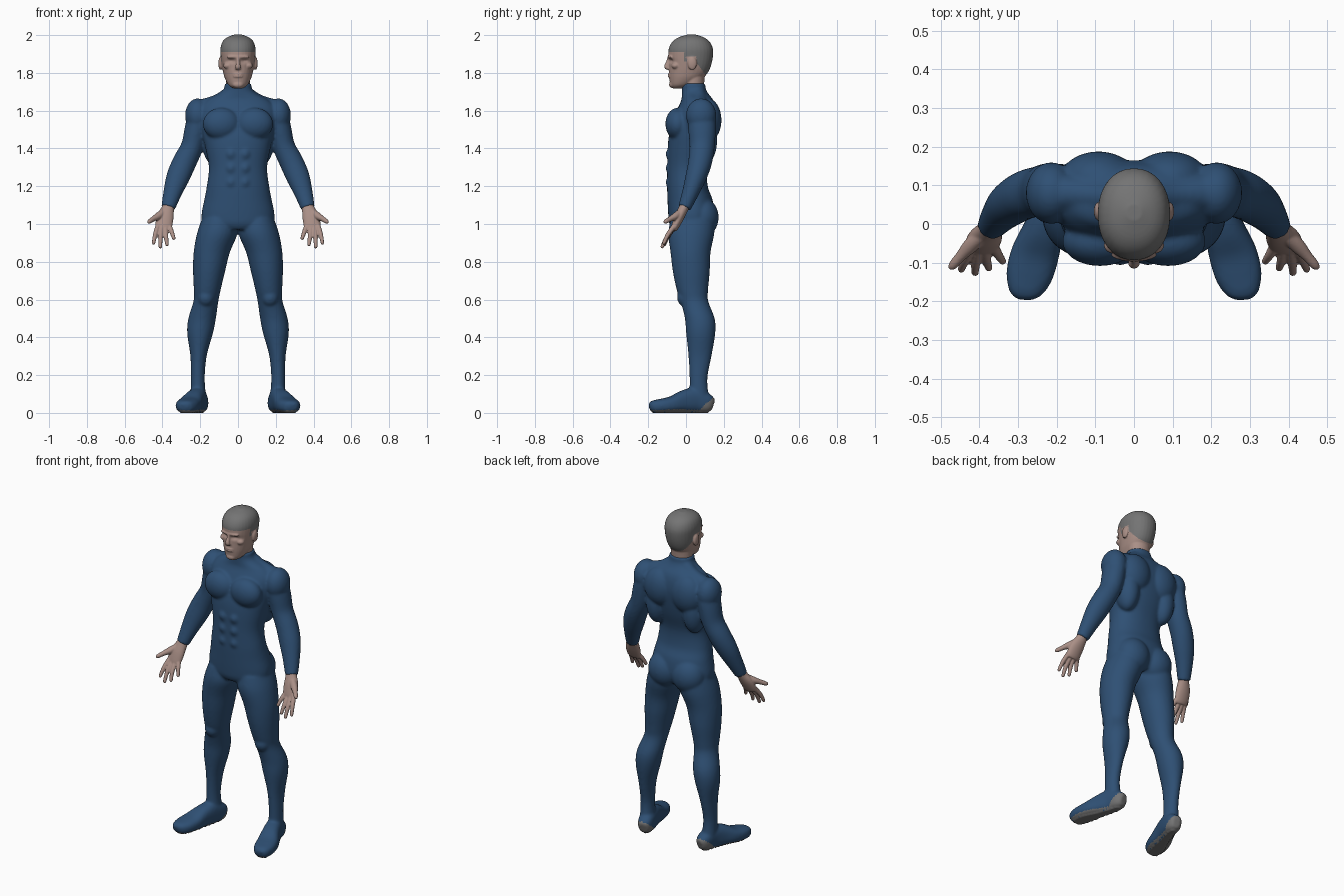
import bpy, bmesh, math
from mathutils import Vector, Matrix


def material(name, rgb):
    m = bpy.data.materials.new(name)
    m.diffuse_color = (*rgb, 1)
    return m


BLUE = material("suit blue", (0.028, 0.08, 0.175))
SKIN = material("skin", (0.40, 0.275, 0.24))
GREY = material("grey", (0.175, 0.175, 0.175))


def catmull(pts, steps=4):
    out = []
    for i in range(len(pts) - 1):
        a, b, c, d = pts[max(i - 1, 0)], pts[i], pts[i + 1], pts[min(i + 2, len(pts) - 1)]
        for k in range(steps):
            t = k / steps
            out.append([0.5 * (2 * q + (r - p) * t + (2 * p - 5 * q + 4 * r - e) * t * t
                               + (3 * q - p - 3 * r + e) * t ** 3) for p, q, r, e in zip(a, b, c, d)])
    return out + [list(pts[-1])]


def tube(bm, rings, s=1, axis=None, p=2.0, n=32):
    """Loft through rings (x, y, z, side radius, depth radius); s = -1 mirrors it."""
    pts = catmull(rings)
    loops = []
    for i, q in enumerate(pts):
        t = axis or (Vector(pts[min(i + 1, len(pts) - 1)][:3]) - Vector(pts[max(i - 1, 0)][:3])).normalized()
        u = (Vector((1, 0, 0)) - t * t.x).normalized()
        v = t.cross(u)
        loop = []
        for k in range(n):
            c, w = math.cos(math.tau * k / n), math.sin(math.tau * k / n)
            co = (Vector(q[:3]) + u * q[3] * math.copysign(abs(c) ** (2 / p), c)
                  + v * q[4] * math.copysign(abs(w) ** (2 / p), w))
            co.x *= s
            loop.append(bm.verts.new(co))
        loops.append(loop)
    for a, b in zip(loops, loops[1:]):
        for k in range(n):
            bm.faces.new((a[k], a[(k + 1) % n], b[(k + 1) % n], b[k]))
    bm.faces.new(loops[0])
    bm.faces.new(loops[-1])


def blob(bm, c, r, s=1):
    m = Matrix.Translation((c[0] * s, c[1], c[2])) @ Matrix.Diagonal((*r, 1))
    bmesh.ops.create_uvsphere(bm, u_segments=32, v_segments=20, radius=1, matrix=m)


def stack(rows):
    """Rows (z, front y, back y, half width) to rings."""
    return [(0, (f + b) / 2, z, w, (b - f) / 2) for z, f, b, w in rows]


def fuse(bm, name, mats, voxel, smooth):
    """Merge overlapping volumes to one smooth skin."""
    bmesh.ops.recalc_face_normals(bm, faces=bm.faces)
    src = bpy.data.meshes.new(name)
    bm.to_mesh(src)
    bm.free()
    ob = bpy.data.objects.new(name, src)
    bpy.context.collection.objects.link(ob)
    rm = ob.modifiers.new("fuse", 'REMESH')
    rm.mode = 'VOXEL'
    rm.voxel_size = voxel
    sm = ob.modifiers.new("soften", 'SMOOTH')
    sm.factor, sm.iterations = 0.5, smooth
    bpy.context.view_layer.update()
    me = bpy.data.meshes.new_from_object(ob.evaluated_get(bpy.context.evaluated_depsgraph_get()))
    ob.modifiers.clear()
    ob.data = me
    me.materials.clear()
    for m in mats:
        me.materials.append(m)
    me.shade_smooth()
    return ob


UP = Vector((0, 0, 1))

# Suit: torso
bm = bmesh.new()
tube(bm, stack([(0.97, -.07, .12, .13), (1.0, -.088, .14, .182), (1.05, -.094, .15, .193),
                (1.13, -.098, .14, .178), (1.2, -.1, .115, .165), (1.3, -.099, .112, .154),
                (1.4, -.097, .14, .172), (1.47, -.09, .155, .187), (1.55, -.07, .165, .2),
                (1.61, -.045, .16, .2), (1.655, -.025, .145, .165), (1.69, -.022, .118, .1),
                (1.715, -.022, .105, .075), (1.745, -.024, .102, .07)]), axis=UP, p=2.2, n=48)
for s in (1, -1):
    # Muscle masses: chest, upper back, lats, shoulders, seat, knees
    blob(bm, (.088, -.045, 1.53), (.098, .064, .085), s)
    blob(bm, (.092, .115, 1.55), (.1, .073, .115), s)
    blob(bm, (.125, .09, 1.44), (.065, .075, .13), s)
    blob(bm, (.214, .08, 1.575), (.066, .08, .09), s)
    blob(bm, (.08, .085, 1.035), (.1, .088, .105), s)
    blob(bm, (.17, 0, .61), (.045, .047, .05), s)
    for z in (1.22, 1.295, 1.37):
        blob(bm, (.036, -.07, z), (.036, .037, .04), s)
    tube(bm, [(.03, .06, 1.7, .04, .04), (.1, .075, 1.645, .045, .04), (.19, .08, 1.61, .05, .05)], s)
    # Arm
    tube(bm, [(.2, .08, 1.6, .06, .075), (.222, .085, 1.5, .061, .073), (.243, .085, 1.41, .059, .066),
              (.282, .075, 1.33, .063, .063), (.317, .053, 1.25, .062, .056),
              (.345, .025, 1.17, .05, .045), (.37, -.008, 1.085, .037, .034)], s)
    # Leg
    tube(bm, [(.1, .035, 1.03, .09, .115), (.11, .028, .95, .107, .122), (.139, .024, .85, .096, .106),
              (.153, .028, .75, .085, .098), (.163, .034, .65, .071, .083), (.17, .045, .59, .066, .073),
              (.19, .073, .5, .073, .079), (.201, .078, .42, .068, .077), (.209, .074, .3, .043, .061),
              (.213, .066, .18, .037, .047), (.21, .07, .08, .042, .052)], s, axis=UP)
    # Foot
    tube(bm, [(.192, .143, .042, .024, .032), (.198, .115, .05, .042, .05), (.212, .05, .066, .047, .066),
              (.232, -.01, .06, .052, .06), (.255, -.075, .044, .062, .044), (.272, -.135, .037, .06, .037),
              (.284, -.178, .033, .042, .031), (.287, -.194, .03, .02, .016)], s, p=2.6)
suit = fuse(bm, "body_suit", [BLUE, GREY], .0075, 7)
for v in suit.data.vertices:
    if v.co.z < .006:
        v.co.z = 0
# Grey soles and heels
for f in suit.data.polygons:
    c = f.center
    if c.z < .1 and ((f.normal.z < -.6 and c.z < .02) or (c.y > .05 and c.z < (c.y - .05) * .85)):
        f.material_index = 1

# Head with neck, ears and facial features
bm = bmesh.new()
tube(bm, stack([(1.718, -.07, -.02, .025), (1.735, -.083, .03, .05), (1.77, -.088, .085, .069),
                (1.80, -.09, .115, .078), (1.84, -.09, .133, .086), (1.89, -.094, .143, .092),
                (1.93, -.091, .142, .093), (1.965, -.072, .125, .082), (1.988, -.04, .095, .058),
                (2.003, .01, .05, .02)]), axis=UP, p=2.15)
tube(bm, [(0, .04, 1.67, .062, .055), (0, .04, 1.74, .063, .056), (0, .045, 1.82, .065, .058)], axis=UP)
blob(bm, (0, -.08, 1.884), (.06, .018, .012))
tube(bm, [(0, -.088, 1.885, .009, .008), (0, -.098, 1.855, .01, .01), (0, -.103, 1.832, .015, .013),
          (0, -.093, 1.822, .014, .008)])
for z in (1.781, 1.792):
    blob(bm, (0, -.085, z), (.026, .011, .006))
blob(bm, (0, -.072, 1.738), (.03, .018, .018))
for s in (1, -1):
    blob(bm, (.093, .033, 1.85), (.011, .024, .035), s)
    blob(bm, (.052, -.055, 1.838), (.026, .022, .018), s)
head = fuse(bm, "head", [SKIN, GREY], .0045, 3)
for v in head.data.vertices:  # eye sockets
    d = ((abs(v.co.x) - .034) / .022) ** 2 + ((v.co.z - 1.864) / .012) ** 2
    if v.co.y < -.03 and d < 4:
        v.co.y += .012 * math.exp(-d)


# Grey cropped hair
def is_hair(c):
    if abs(c.x) > .089 and c.z < 1.888 and .0 < c.y < .062:
        return False
    if c.y < -.01:
        return c.z > 1.912
    if c.y < .05:
        return c.z > 1.862
    return c.z > 1.862 - (c.y - .05) * 1.35


for f in head.data.polygons:
    f.material_index = int(is_hair(f.center))

# Hands: palm, thumb and four fingers
FINGERS = [((.424, -.062, .99), (.438, -.095, .945), (.447, -.117, .9)),
           ((.405, -.066, .98), (.41, -.102, .93), (.411, -.126, .88)),
           ((.384, -.064, .98), (.381, -.095, .935), (.376, -.114, .892)),
           ((.364, -.056, .99), (.351, -.08, .958), (.34, -.096, .925))]
for side, s in (("left", 1), ("right", -1)):
    bm = bmesh.new()
    tube(bm, [(.364, .002, 1.115, .029, .027), (.372, -.014, 1.08, .034, .026),
              (.386, -.036, 1.035, .045, .026), (.394, -.058, .985, .044, .02),
              (.396, -.066, .968, .036, .014)], s)
    tube(bm, [(.392, -.028, 1.065, .018, .018), (.422, -.055, 1.042, .02, .019),
              (.448, -.083, 1.027, .014, .014), (.468, -.106, 1.014, .012, .012),
              (.477, -.116, 1.009, .006, .006)], s, n=16)
    for a, b, c in FINGERS:
        tube(bm, [(*a, .0135, .0135), (*b, .012, .012), (*c, .0095, .0095)], s, n=16)
        blob(bm, c, (.0095, .0095, .0095), s)
    fuse(bm, side + "_hand", [SKIN], .004, 3)
